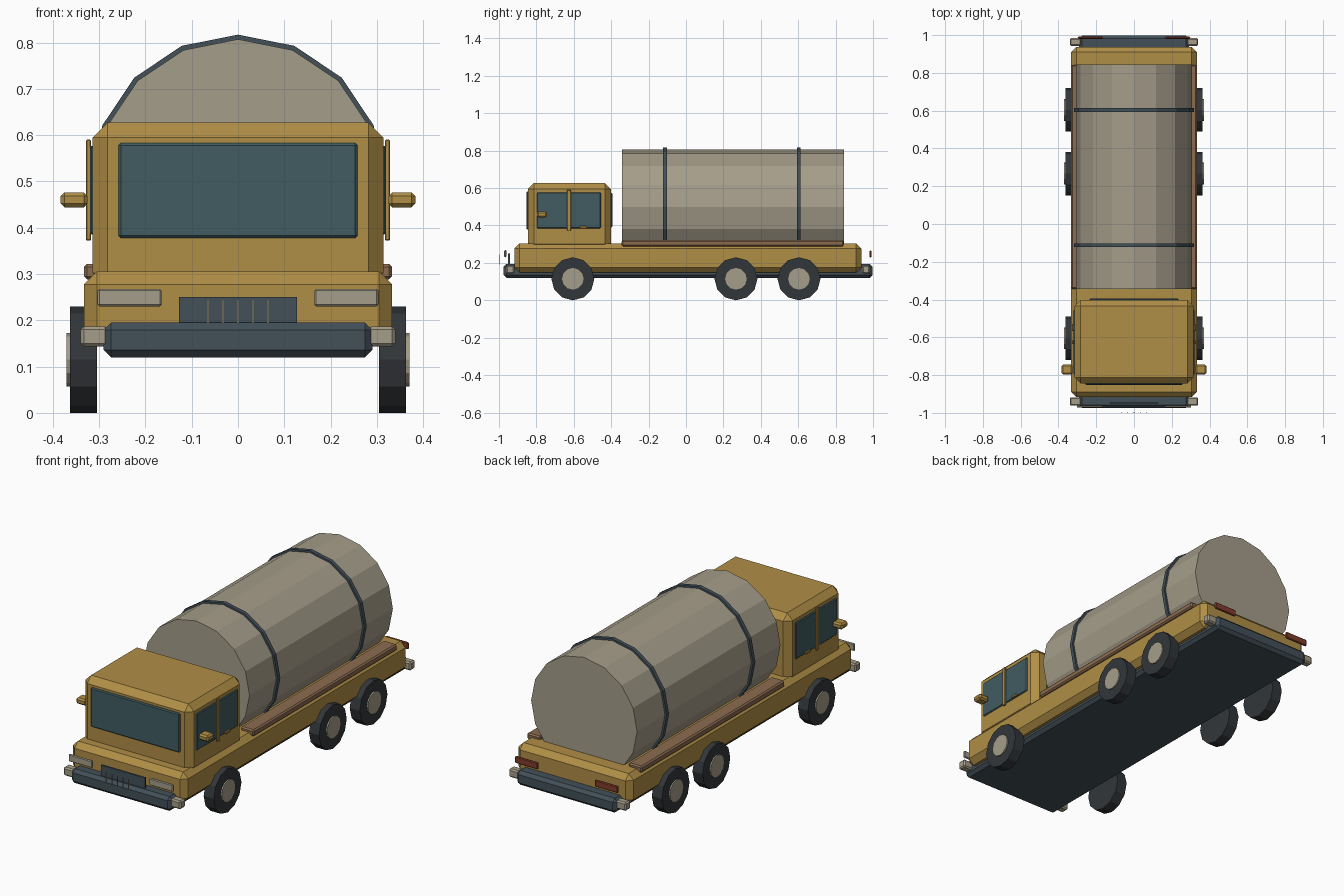
import bpy, bmesh
from math import radians
from mathutils import Matrix

if "Cube" in bpy.data.objects:
    bpy.data.objects.remove(bpy.data.objects["Cube"])


def mat(name, r, g, b):
    m = bpy.data.materials.new(name)
    m.diffuse_color = (r, g, b, 1)
    m.use_nodes = True
    m.node_tree.nodes["Principled BSDF"].inputs["Base Color"].default_value = m.diffuse_color
    return m


YELLOW = mat("yellow_paint", 0.434, 0.271, 0.061)
DARK = mat("dark_steel", 0.055, 0.08, 0.098)
GLASS = mat("glass", 0.053, 0.107, 0.12)
TANK = mat("pale_metal", 0.376, 0.337, 0.254)
WOOD = mat("brown_wood", 0.262, 0.15, 0.08)
RED = mat("red_lamp", 0.223, 0.045, 0.023)
RUBBER = mat("rubber", 0.032, 0.037, 0.041)


def finish(name, bm, material):
    bmesh.ops.recalc_face_normals(bm, faces=bm.faces)
    me = bpy.data.meshes.new(name)
    bm.to_mesh(me)
    bm.free()
    me.materials.append(material)
    ob = bpy.data.objects.new(name, me)
    bpy.context.collection.objects.link(ob)
    return ob


def box(name, x, y, z, material, bevel=0.0):
    """Box from (min, max) ranges with a flat one-step chamfer."""
    bm = bmesh.new()
    size = [r[1] - r[0] for r in (x, y, z)]
    mid = [(r[0] + r[1]) / 2 for r in (x, y, z)]
    bmesh.ops.create_cube(bm, size=1, matrix=Matrix.Translation(mid) @ Matrix.Diagonal((*size, 1)))
    if bevel:
        bmesh.ops.bevel(bm, geom=bm.edges[:], offset=bevel, segments=1, affect='EDGES')
    return finish(name, bm, material)


def pair(name, x, y, z, material, bevel=0.0):
    """Same box on the right and mirrored on the left."""
    box("right_" + name, x, y, z, material, bevel)
    box("left_" + name, (-x[1], -x[0]), y, z, material, bevel)


def cylinder(name, axis, r, length, centre, sides, material, caps=True):
    """Cylinder along x or y with a vertex at the very top and bottom."""
    bm = bmesh.new()
    turn = Matrix.Rotation(radians(90), 4, 'Y' if axis == 'x' else 'X')
    bmesh.ops.create_cone(bm, cap_ends=caps, segments=sides, radius1=r, radius2=r, depth=length,
                          matrix=Matrix.Translation(centre) @ turn)
    return finish(name, bm, material)


# Chassis slab whose ends form the bumpers, and the painted body on top
box("chassis", (-0.29, 0.29), (-0.975, 0.998), (0.12, 0.195), DARK, 0.016)
box("body", (-0.333, 0.333), (-0.917, 0.938), (0.148, 0.305), YELLOW, 0.028)

# Cab and its glass
box("cab", (-0.314, 0.314), (-0.845, -0.402), (0.27, 0.627), YELLOW, 0.032)
box("windscreen", (-0.258, 0.258), (-0.853, -0.838), (0.378, 0.583), GLASS, 0.005)
box("rear_window", (-0.235, 0.235), (-0.409, -0.394), (0.39, 0.575), GLASS, 0.005)
pair("side_window", (0.306, 0.32), (-0.797, -0.455), (0.385, 0.577), GLASS, 0.004)
pair("window_pillar", (0.318, 0.328), (-0.636, -0.615), (0.372, 0.59), YELLOW, 0.002)
pair("door_handle", (0.318, 0.328), (-0.567, -0.53), (0.385, 0.397), YELLOW, 0.002)
pair("mirror", (0.325, 0.383), (-0.797, -0.743), (0.444, 0.476), YELLOW, 0.008)

# Lamps, grille and bumper corners
pair("headlight", (0.165, 0.303), (-0.972, -0.96), (0.23, 0.268), TANK, 0.004)
pair("tail_light", (0.165, 0.298), (0.98, 0.992), (0.23, 0.266), RED, 0.004)
box("grille", (-0.127, 0.127), (-0.952, -0.942), (0.185, 0.25), DARK)
for i in range(5):
    x = (i - 2) * 0.0325
    box(f"grille_bar_{i + 1}", (x - 0.002, x + 0.002), (-1.0, -0.996), (0.192, 0.246), TANK)
for end, y in (("front", (-0.962, -0.918)), ("rear", (0.942, 0.984))):
    pair(end + "_bumper_corner", (0.28, 0.34), y, (0.143, 0.187), TANK, 0.007)

# Tank with two straps, resting on side rails
cylinder("tank", 'y', 0.307, 1.187, (0, 0.25, 0.5), 16, TANK)
for name, y in (("front_strap", -0.112), ("rear_strap", 0.603)):
    strap = cylinder(name, 'y', 0.317, 0.02, (0, y, 0.5), 16, DARK, caps=False)
    solid = strap.modifiers.new("thickness", 'SOLIDIFY')
    solid.thickness = 0.014
    solid.offset = -1
pair("tank_rail", (0.255, 0.333), (-0.344, 0.843), (0.288, 0.322), WOOD, 0.007)

# Wheels: one front axle, two rear axles
for axle, y in (("front", -0.605), ("middle", 0.267), ("rear", 0.604)):
    for side, s in (("right", 1), ("left", -1)):
        cylinder(f"{axle}_{side}_tyre", 'x', 0.115, 0.058, (s * 0.334, y, 0.115), 12, RUBBER)
        cylinder(f"{axle}_{side}_hub", 'x', 0.058, 0.03, (s * 0.355, y, 0.115), 12, TANK)
